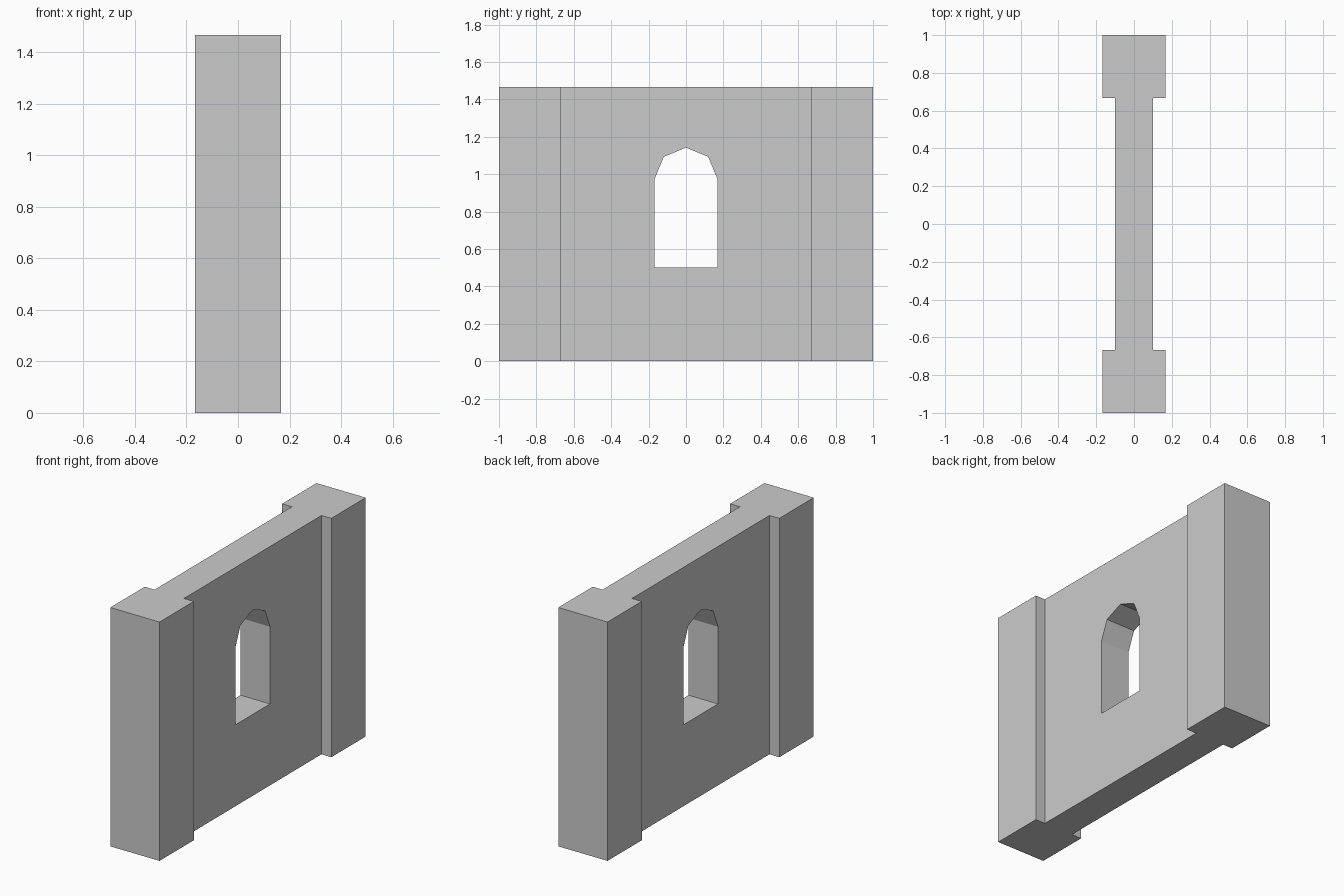
import bpy, bmesh
from math import sin, cos, pi
from mathutils import Vector

if "Cube" in bpy.data.objects:
    bpy.data.objects.remove(bpy.data.objects["Cube"])

HEIGHT = 1.467
PILLAR_X, WALL_X = 0.167, 0.1      # half thicknesses
END_Y, PILLAR_Y = 1.0, 0.667       # outer and inner pillar faces
WIN_R, SILL, SPRING = 0.168, 0.5, 0.974


def prism(name, points, direction):
    """Extrude a closed outline along a direction into a solid object."""
    bm = bmesh.new()
    face = bm.faces.new([bm.verts.new(p) for p in points])
    ext = bmesh.ops.extrude_face_region(bm, geom=[face], use_keep_orig=True)
    verts = [g for g in ext["geom"] if isinstance(g, bmesh.types.BMVert)]
    bmesh.ops.translate(bm, verts=verts, vec=Vector(direction))
    bmesh.ops.recalc_face_normals(bm, faces=bm.faces[:])
    mesh = bpy.data.meshes.new(name)
    bm.to_mesh(mesh)
    bm.free()
    obj = bpy.data.objects.new(name, mesh)
    bpy.context.collection.objects.link(obj)
    return obj


# Wall panel with a thicker pillar at each end, from an I-shaped plan
half = [(PILLAR_X, -END_Y), (PILLAR_X, -PILLAR_Y), (WALL_X, -PILLAR_Y),
        (WALL_X, PILLAR_Y), (PILLAR_X, PILLAR_Y), (PILLAR_X, END_Y)]
plan = half + [(-x, y) for x, y in reversed(half)]
wall = prism("window_wall", [(x, y, 0) for x, y in plan], (0, 0, HEIGHT))

# Arched window opening: square sill and a four-sided half-round head
outline = [(-WIN_R, SILL), (WIN_R, SILL)]
outline += [(WIN_R * cos(i * pi / 4), SPRING + WIN_R * sin(i * pi / 4)) for i in range(5)]
cutter = prism("window_cutter", [(-0.3, y, z) for y, z in outline], (0.6, 0, 0))
cutter.hide_render = True

cut = wall.modifiers.new("window_opening", 'BOOLEAN')
cut.operation = 'DIFFERENCE'
cut.solver = 'EXACT'
cut.object = cutter
bpy.context.view_layer.objects.active = wall
bpy.ops.object.modifier_apply(modifier=cut.name)
bpy.data.objects.remove(cutter)
